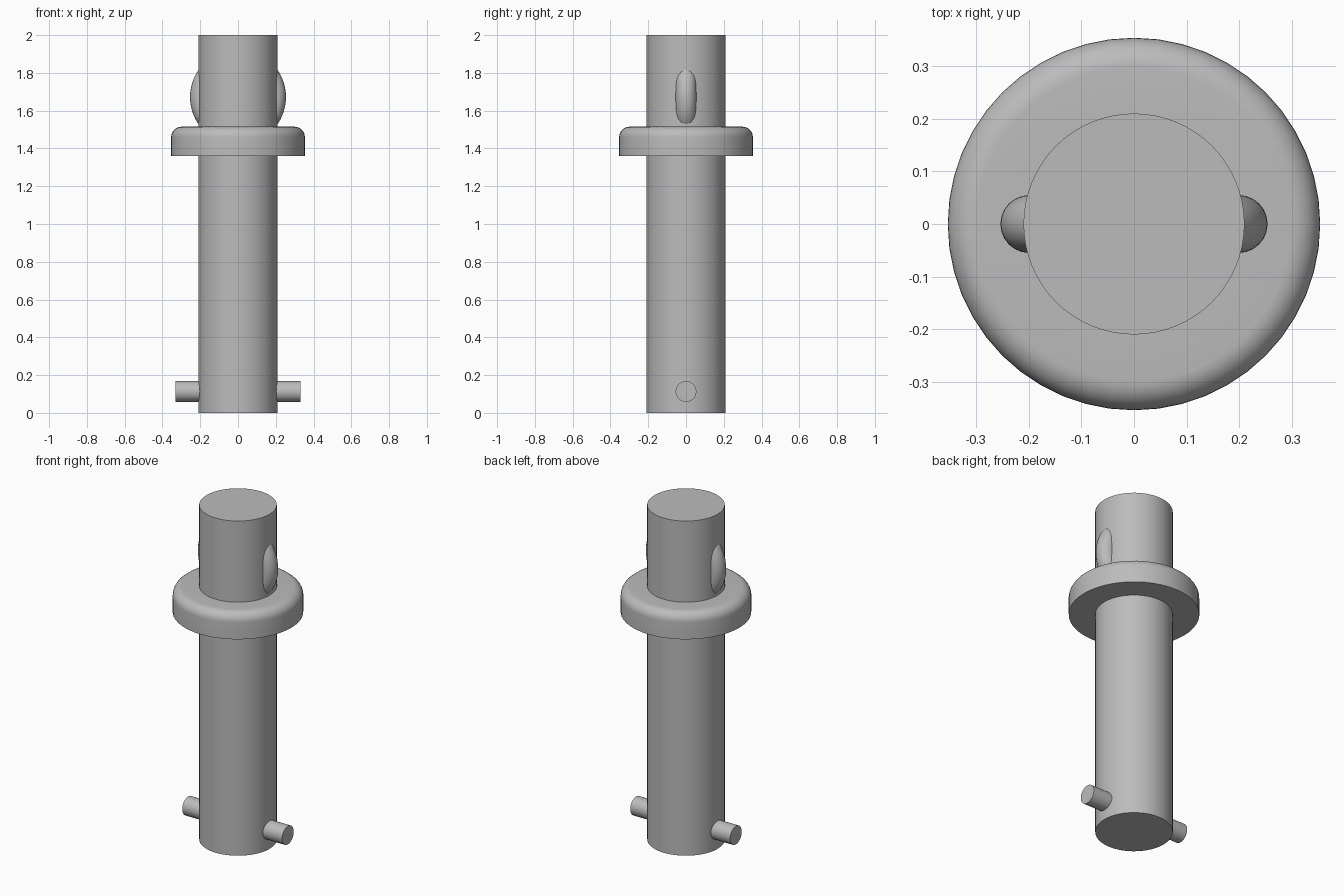
import bpy
import bmesh
import math
from mathutils import Matrix

cube = bpy.data.objects.get("Cube")
if cube:
    bpy.data.objects.remove(cube, do_unlink=True)

steel = bpy.data.materials.new("grey steel")
steel.use_nodes = True
GREY = (0.5, 0.5, 0.5, 1)
steel.diffuse_color = GREY
steel.node_tree.nodes["Principled BSDF"].inputs["Base Color"].default_value = GREY


def add_object(name, bm):
    """Turn a bmesh into a smooth-shaded steel object with sharp rims."""
    bmesh.ops.recalc_face_normals(bm, faces=bm.faces)
    mesh = bpy.data.meshes.new(name)
    bm.to_mesh(mesh)
    bm.free()
    mesh.materials.append(steel)
    obj = bpy.data.objects.new(name, mesh)
    bpy.context.collection.objects.link(obj)
    bpy.ops.object.select_all(action='DESELECT')
    obj.select_set(True)
    bpy.context.view_layer.objects.active = obj
    bpy.ops.object.shade_smooth_by_angle(angle=math.radians(35))
    return obj


def cylinder(name, radius, length, matrix, sides):
    bm = bmesh.new()
    bmesh.ops.create_cone(bm, cap_ends=True, segments=sides, radius1=radius,
                          radius2=radius, depth=length, matrix=matrix)
    return add_object(name, bm)


def lathe(name, profile, matrix, sides, closed):
    """Spin a profile of (radius, height) points around the z axis."""
    bm = bmesh.new()
    verts = [bm.verts.new((r, 0, z)) for r, z in profile]
    ends = verts[1:] + verts[:1] if closed else verts[1:]
    edges = [bm.edges.new(pair) for pair in zip(verts, ends)]
    bmesh.ops.spin(bm, geom=verts + edges, axis=(0, 0, 1), cent=(0, 0, 0),
                   angle=math.tau, steps=sides)
    bmesh.ops.remove_doubles(bm, verts=bm.verts, dist=1e-5)
    bmesh.ops.transform(bm, matrix=matrix, verts=bm.verts)
    return add_object(name, bm)


def arc(cx, cz, radius, start, stop, steps):
    angles = [start + (stop - start) * i / steps for i in range(steps + 1)]
    return [(cx + radius * math.cos(a), cz + radius * math.sin(a)) for a in angles]


# Main shaft
cylinder("shaft", 0.21, 2.0, Matrix.Translation((0, 0, 1)), 64)

# Cross pin through the foot of the shaft
cylinder("cross_pin", 0.055, 0.66,
         Matrix.Translation((0, 0, 0.113)) @ Matrix.Rotation(math.pi / 2, 4, 'Y'), 32)

# Collar with a rounded upper rim
rim = arc(0.299, 1.46, 0.055, 0, math.pi / 2, 8)
lathe("collar", [(0.2, 1.36), (0.354, 1.36)] + rim + [(0.2, 1.515)],
      Matrix.Identity(4), 48, True)

# Upright ring set in the shaft, bulging out on the left and right
section = arc(0.199, 0, 0.055, 0, math.tau, 24)[:-1]
lathe("upright_ring", section,
      Matrix.Translation((0, 0, 1.672)) @ Matrix.Rotation(math.pi / 2, 4, 'X'), 64, True)
